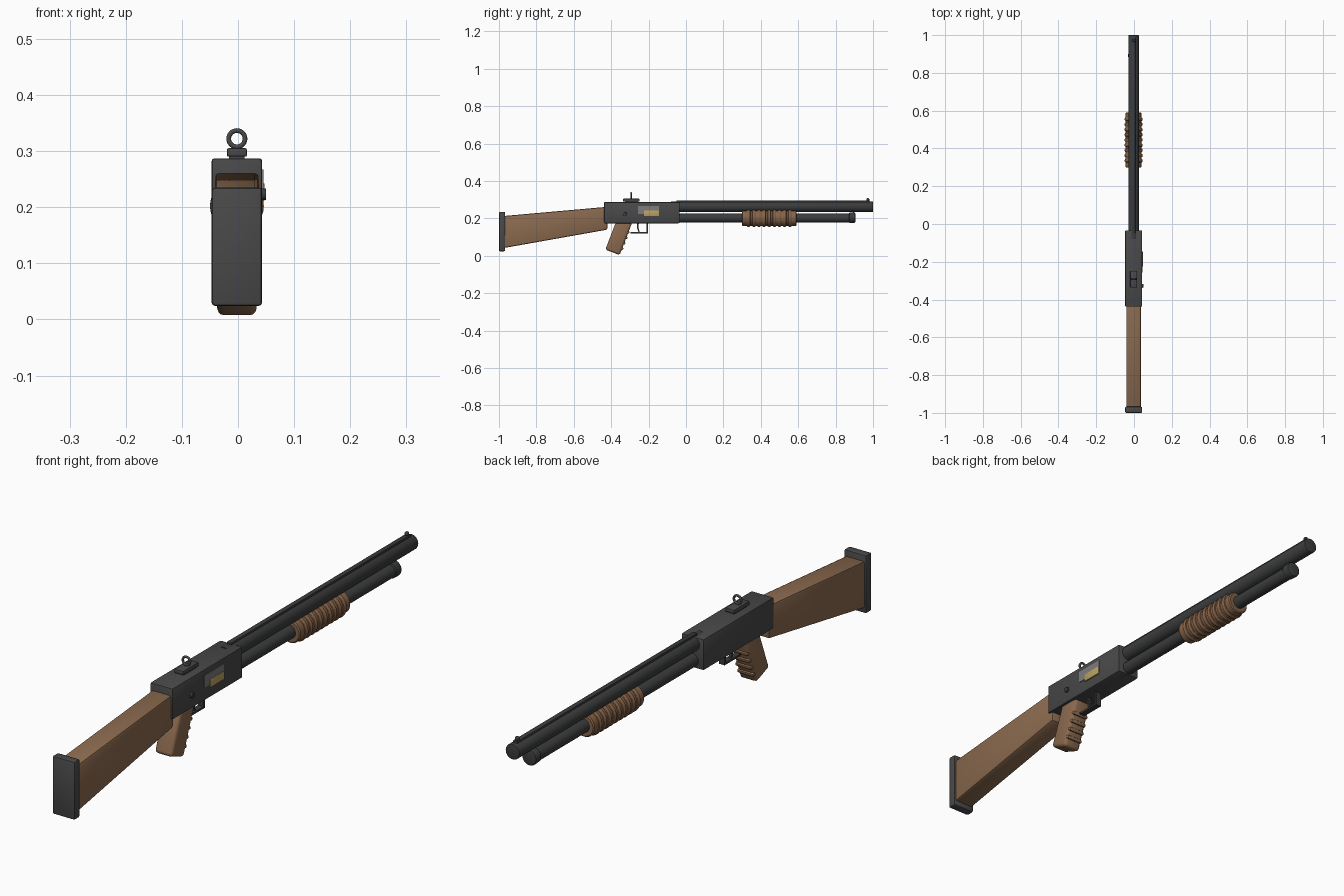
import bpy, bmesh, math
from mathutils import Matrix, Vector

if "Cube" in bpy.data.objects:
    bpy.data.objects.remove(bpy.data.objects["Cube"])

CX = -0.002  # centre line of the gun


def material(name, rgb):
    m = bpy.data.materials.new(name)
    m.diffuse_color = (*rgb, 1)
    m.use_nodes = True
    m.node_tree.nodes["Principled BSDF"].inputs["Base Color"].default_value = m.diffuse_color
    return m


GUNMETAL = material("gunmetal", (0.066, 0.066, 0.068))
BARREL = material("dark_steel", (0.044, 0.045, 0.047))
WOOD = material("walnut_wood", (0.26, 0.145, 0.078))
PUMP = material("pump_wood", (0.24, 0.125, 0.065))
STEEL = material("light_steel", (0.2, 0.2, 0.2))
BRASS = material("brass", (0.50, 0.36, 0.13))


def finish(bm, name, mat, angle=30):
    bmesh.ops.recalc_face_normals(bm, faces=bm.faces)
    me = bpy.data.meshes.new(name)
    bm.to_mesh(me)
    bm.free()
    me.materials.append(mat)
    ob = bpy.data.objects.new(name, me)
    bpy.context.collection.objects.link(ob)
    bpy.ops.object.select_all(action='DESELECT')
    ob.select_set(True)
    bpy.context.view_layer.objects.active = ob
    bpy.ops.object.shade_smooth_by_angle(angle=math.radians(angle))
    return ob


def slab(name, mat, outline, x0, x1, bevel=0.0, segs=2):
    """Side profile of (y, z) points extruded across x."""
    bm = bmesh.new()
    a = [bm.verts.new((x0, y, z)) for y, z in outline]
    b = [bm.verts.new((x1, y, z)) for y, z in outline]
    bm.faces.new(a)
    bm.faces.new(b[::-1])
    n = len(a)
    for i in range(n):
        j = (i + 1) % n
        bm.faces.new((a[i], b[i], b[j], a[j]))
    if bevel:
        bmesh.ops.bevel(bm, geom=bm.edges[:], offset=bevel, segments=segs,
                        profile=0.5, affect='EDGES')
    return finish(bm, name, mat)


def box(name, mat, x0, x1, y0, y1, z0, z1, bevel=0.0):
    return slab(name, mat, [(y0, z0), (y1, z0), (y1, z1), (y0, z1)], x0, x1, bevel)


def lathe(name, mat, profile, cz, sides=32):
    """Spin (y, radius) points about an axis along y at height cz."""
    bm = bmesh.new()
    rings = []
    for y, r in profile:
        rings.append([bm.verts.new((CX + r * math.cos(t), y, cz + r * math.sin(t)))
                      for t in (2 * math.pi * i / sides for i in range(sides))])
    for p, q in zip(rings, rings[1:]):
        for i in range(sides):
            j = (i + 1) % sides
            bm.faces.new((p[i], p[j], q[j], q[i]))
    bm.faces.new(rings[0])
    bm.faces.new(rings[-1][::-1])
    return finish(bm, name, mat)


# Stock and butt pad
slab("stock", WOOD, [(-0.972, 0.042), (-0.42, 0.14), (-0.42, 0.262), (-0.972, 0.213)],
     CX - 0.039, CX + 0.039, 0.008)
box("butt_pad", GUNMETAL, CX - 0.045, CX + 0.045, -1.0, -0.967, 0.024, 0.235, 0.006)

# Receiver
box("receiver", GUNMETAL, CX - 0.045, CX + 0.045, -0.438, -0.034, 0.174, 0.287, 0.005)

# Barrel with raised rib and bead sight
lathe("barrel", BARREL, [(-0.08, 0.028), (0.996, 0.028), (0.999, 0.027), (1.0, 0.024)], 0.262)
box("barrel_rib", BARREL, CX - 0.009, CX + 0.009, -0.05, 0.985, 0.28, 0.296, 0.002)
bm = bmesh.new()
bmesh.ops.create_uvsphere(bm, u_segments=16, v_segments=10, radius=0.008,
                          matrix=Matrix.Translation((CX, 0.972, 0.301)))
finish(bm, "bead_sight", BARREL, 60)

# Magazine tube and end cap
lathe("magazine_tube", BARREL, [(-0.08, 0.024), (0.88, 0.024)], 0.202)
lathe("magazine_cap", BARREL, [(0.872, 0.024), (0.874, 0.028), (0.898, 0.029),
                               (0.903, 0.027), (0.905, 0.022)], 0.204)

# Pump fore-end with rounded ribs
R = 0.042
pump = [(0.299, 0.038), (0.303, R)]
for i in range(9):
    y = 0.335 + i * 0.0275
    for k in range(7):
        t = math.pi * k / 6
        pump.append((y - 0.009 * math.cos(t), R + 0.006 * math.sin(t)))
pump += [(0.587, R), (0.591, 0.038)]
lathe("pump_fore_end", PUMP, pump, 0.202)

# Pistol grip, tilted, with finger ridges on its front
lean = math.radians(21)
up = Vector((math.sin(lean), math.cos(lean)))
fwd = Vector((math.cos(lean), -math.sin(lean)))
base = Vector((-0.393, 0.0185))


def grip_rect(f0, f1, u0, u1):
    return [tuple(base + fwd * f + up * u) for f, u in ((f0, u0), (f1, u0), (f1, u1), (f0, u1))]


slab("pistol_grip", WOOD, grip_rect(-0.041, 0.041, 0, 0.185), CX - 0.035, CX + 0.035, 0.012, 3)
for i in range(4):
    u = 0.03 + i * 0.031
    slab(f"grip_ridge_{i + 1}", WOOD, grip_rect(0.030, 0.047, u, u + 0.014),
         CX - 0.033, CX + 0.033, 0.005)

# Trigger guard strap and trigger
slab("trigger_guard", BARREL, [(-0.296, 0.120), (-0.203, 0.120), (-0.203, 0.18),
                               (-0.210, 0.18), (-0.210, 0.127), (-0.296, 0.127)],
     CX - 0.011, CX + 0.011)
slab("trigger", BARREL, [(-0.262, 0.18), (-0.262, 0.15), (-0.254, 0.125),
                         (-0.248, 0.127), (-0.254, 0.152), (-0.252, 0.18)],
     CX - 0.005, CX + 0.005)

# Ejection port, shell and safety button on the right side
box("ejection_port", STEEL, 0.040, 0.0455, -0.257, -0.145, 0.223, 0.267)
box("shell", BRASS, 0.040, 0.0475, -0.225, -0.145, 0.212, 0.242, 0.001)
bm = bmesh.new()
bmesh.ops.create_cone(bm, cap_ends=True, segments=20, radius1=0.011, radius2=0.010, depth=0.012,
                      matrix=Matrix.Translation((0.044, -0.327, 0.223))
                      @ Matrix.Rotation(math.pi / 2, 4, 'Y'))
finish(bm, "safety_button", BARREL)

# Rear ring sight on its mount
box("sight_foot", GUNMETAL, CX - 0.014, CX + 0.014, -0.325, -0.257, 0.28, 0.292)
box("sight_mount", GUNMETAL, CX - 0.018, CX + 0.018, -0.337, -0.248, 0.290, 0.305, 0.003)
bpy.ops.mesh.primitive_torus_add(major_segments=28, minor_segments=10, major_radius=0.0145,
                                 minor_radius=0.0042, location=(CX, -0.293, 0.322),
                                 rotation=(math.pi / 2, 0, 0))
ring = bpy.context.object
ring.name = "ring_sight"
ring.data.materials.append(GUNMETAL)
bpy.ops.object.shade_smooth_by_angle(angle=math.radians(60))
